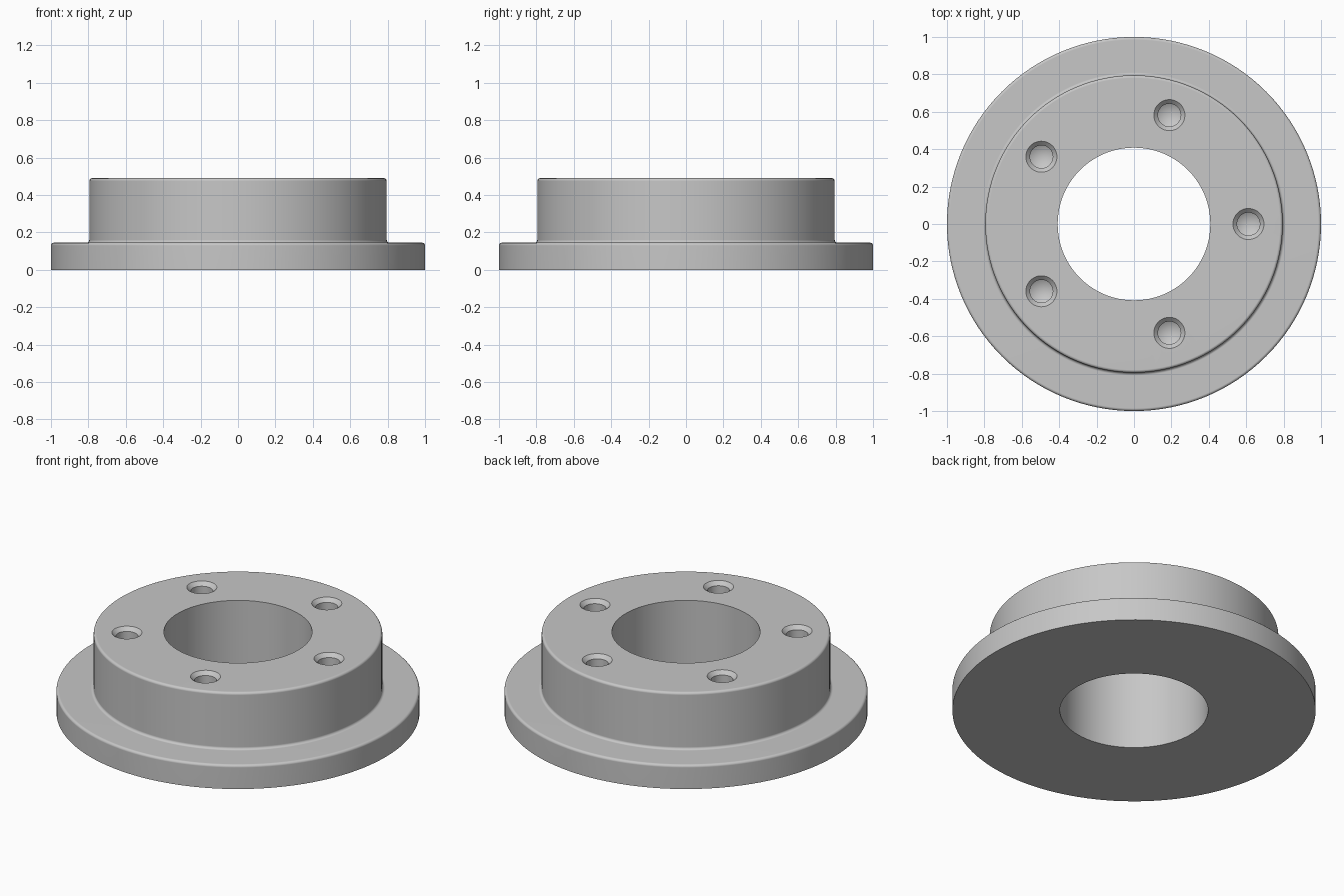
import bpy, bmesh, math
from mathutils import Vector, Matrix

cube = bpy.data.objects.get("Cube")
if cube:
    bpy.data.objects.remove(cube, do_unlink=True)

BORE, HUB, RIM = 0.408, 0.795, 1.0
FLANGE_Z, TOP_Z, FILLET = 0.145, 0.49, 0.015
HOLE_RING, HOLE_COUNT = 0.612, 5

steel = bpy.data.materials.new("grey_steel")
steel.use_nodes = True
steel.diffuse_color = (0.57, 0.57, 0.57, 1)
steel.node_tree.nodes["Principled BSDF"].inputs["Base Color"].default_value = (0.57, 0.57, 0.57, 1)


def arc(x, z, start, end, steps=5):
    """Fillet points around a centre, angles in degrees."""
    angles = [math.radians(start + (end - start) * i / steps) for i in range(steps + 1)]
    return [(x + FILLET * math.cos(a), z + FILLET * math.sin(a)) for a in angles]


def revolve(bm, profile, segments, offset=(0, 0, 0), closed=True):
    """Turn a radius/height profile around a vertical axis."""
    verts = [bm.verts.new((r, 0, z)) for r, z in profile]
    pairs = list(zip(verts, verts[1:]))
    if closed:
        pairs.append((verts[-1], verts[0]))
    edges = [bm.edges.new(p) for p in pairs]
    bmesh.ops.spin(bm, geom=verts + edges, cent=(0, 0, 0), axis=(0, 0, 1),
                   angle=math.tau, steps=segments, use_merge=True)
    fresh = [v for v in bm.verts if not v.tag]
    bmesh.ops.translate(bm, verts=fresh, vec=offset)
    for v in fresh:
        v.tag = True


def finish(name, bm):
    bmesh.ops.remove_doubles(bm, verts=bm.verts, dist=1e-5)
    bmesh.ops.recalc_face_normals(bm, faces=bm.faces)
    mesh = bpy.data.meshes.new(name)
    bm.to_mesh(mesh)
    bm.free()
    mesh.materials.append(steel)
    obj = bpy.data.objects.new(name, mesh)
    bpy.context.collection.objects.link(obj)
    return obj


# Flanged hub with rounded outer edges and a filleted step
profile = [(BORE, 0), (RIM, 0)]
profile += arc(RIM - FILLET, FLANGE_Z - FILLET, 0, 90)
profile += arc(HUB + FILLET, FLANGE_Z + FILLET, 270, 180)
profile += arc(HUB - FILLET, TOP_Z - FILLET, 0, 90)
profile += [(BORE, TOP_Z)]
bm = bmesh.new()
revolve(bm, profile, 128)
hub = finish("flanged_hub", bm)

# Blind bolt holes with a chamfered mouth and a drill-point bottom
drill = [(0, TOP_Z + 0.02), (0.103, TOP_Z + 0.02), (0.061, TOP_Z - 0.022),
         (0.061, 0.24), (0, 0.205)]
bm = bmesh.new()
for i in range(HOLE_COUNT):
    centre = Matrix.Rotation(math.tau * i / HOLE_COUNT, 3, 'Z') @ Vector((HOLE_RING, 0, 0))
    revolve(bm, drill, 48, centre, closed=False)
cutter = finish("bolt_hole_cutter", bm)
cutter.hide_render = True

cut = hub.modifiers.new("bolt_holes", 'BOOLEAN')
cut.operation = 'DIFFERENCE'
cut.solver = 'EXACT'
cut.object = cutter

bpy.ops.object.select_all(action='DESELECT')
hub.select_set(True)
bpy.context.view_layer.objects.active = hub
bpy.ops.object.modifier_apply(modifier=cut.name)
bpy.data.objects.remove(cutter, do_unlink=True)

# Smooth round surfaces, crisp machined edges, flat faces kept flat
bpy.ops.object.shade_smooth_by_angle(angle=math.radians(30))
weighted = hub.modifiers.new("weighted_normals", 'WEIGHTED_NORMAL')
weighted.keep_sharp = True
